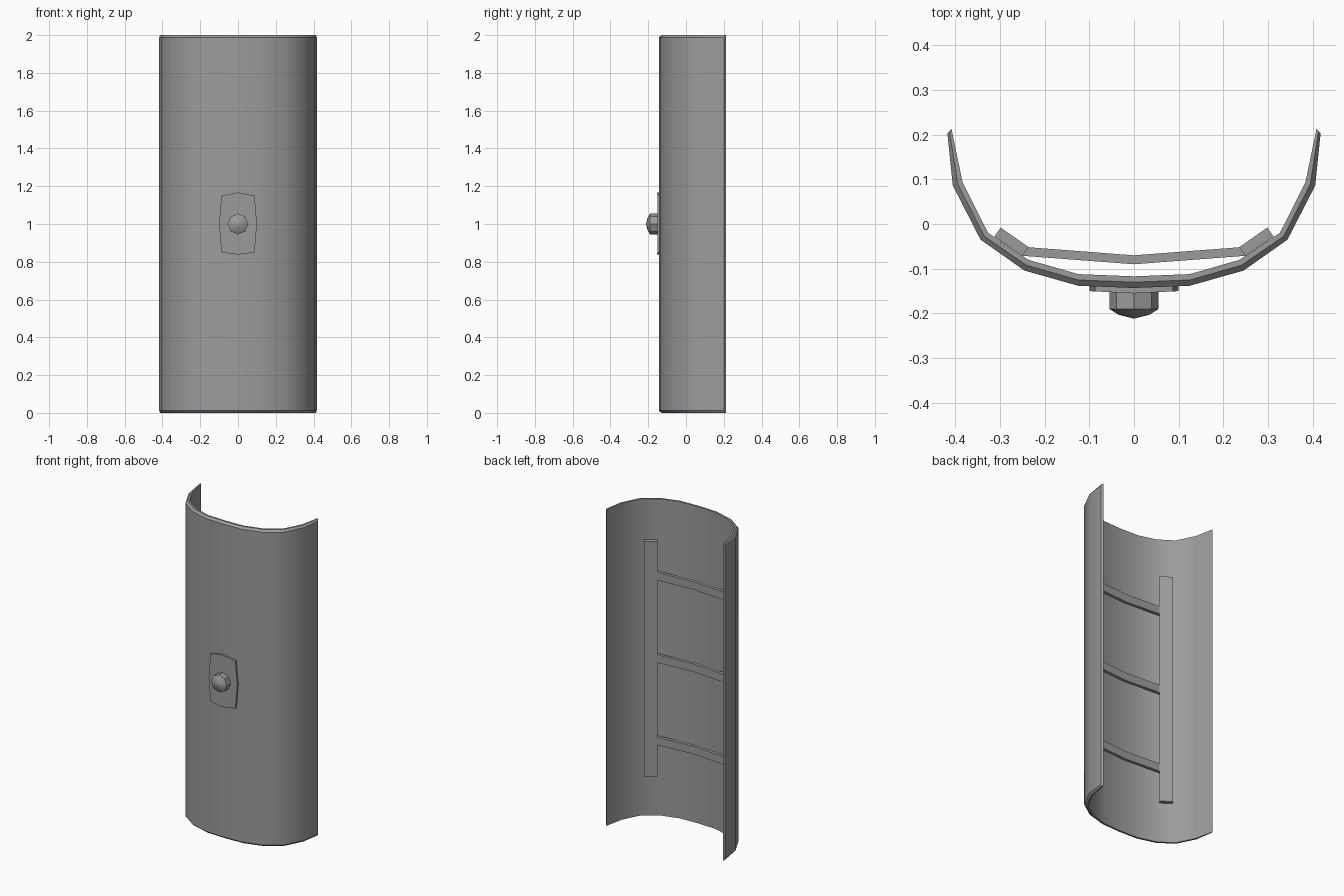
import bpy, bmesh, math
from mathutils import Vector

cube = bpy.data.objects.get("Cube")
if cube:
    bpy.data.objects.remove(cube, do_unlink=True)

grey = bpy.data.materials.new("plain grey")
grey.use_nodes = True
grey.diffuse_color = (0.33, 0.33, 0.33, 1)
grey.node_tree.nodes["Principled BSDF"].inputs["Base Color"].default_value = grey.diffuse_color


def loft(name, rings, angle=30):
    """Skin a closed solid through rings that have equal point counts."""
    bm = bmesh.new()
    loops = [[bm.verts.new(p) for p in ring] for ring in rings]
    n = len(loops[0])
    for a, b in zip(loops, loops[1:]):
        for i in range(n):
            j = (i + 1) % n
            bm.faces.new((a[i], a[j], b[j], b[i]))
    bm.faces.new(loops[0])
    bm.faces.new(loops[-1])
    bmesh.ops.recalc_face_normals(bm, faces=bm.faces)
    mesh = bpy.data.meshes.new(name)
    bm.to_mesh(mesh)
    bm.free()
    mesh.materials.append(grey)
    obj = bpy.data.objects.new(name, mesh)
    bpy.context.collection.objects.link(obj)
    bpy.ops.object.select_all(action="DESELECT")
    obj.select_set(True)
    bpy.context.view_layer.objects.active = obj
    bpy.ops.object.shade_smooth_by_angle(angle=math.radians(angle))
    return obj


def mirrored(half):
    """Complete a half profile that starts on the centre line."""
    return [(-x, y) for x, y in reversed(half[1:])] + half


def at_z(points, z):
    return [(x, y, z) for x, y in points]


# Curved shield body with chamfered outer rims
outer = mirrored([(0, -0.143), (0.125, -0.138), (0.245, -0.104),
                  (0.343, -0.035), (0.405, 0.086), (0.417, 0.202)])
inner = mirrored([(0, -0.117), (0.125, -0.112), (0.236, -0.08),
                  (0.326, -0.02), (0.383, 0.093), (0.408, 0.213)])
rim = [Vector(o).lerp(Vector(i), 0.5) for o, i in zip(outer, inner)]
wall = outer + inner[::-1]
end = [tuple(p) for p in rim] + inner[::-1]
loft("shield_body", [at_z(end, 0), at_z(wall, 0.012),
                     at_z(wall, 1.988), at_z(end, 2)])

# Front plate, slightly bowed along its centre line
outline = [(0, 1.167), (0.087, 1.15), (0.1, 1), (0.087, 0.85),
           (0, 0.838), (-0.087, 0.85), (-0.1, 1), (-0.087, 1.15)]
loft("boss_plate", [[(x, y + 0.05 * abs(x), z) for x, z in outline]
                    for y in (-0.13, -0.155)])

# Eight-sided domed knob
knob = [(0.055, -0.14), (0.055, -0.19), (0.034, -0.203), (0.002, -0.211)]
loft("boss_knob", [[(r * math.cos(k * math.pi / 4), y, 1 + r * math.sin(k * math.pi / 4))
                    for k in range(8)] for r, y in knob])

# Upright slats on the back
slat = [(0.235, -0.052), (0.25, -0.071), (0.312, -0.028), (0.298, -0.008)]
for side, label in ((1, "left"), (-1, "right")):
    section = [(side * x, y) for x, y in slat]
    loft(label + "_slat", [at_z(section, 0.257), at_z(section, 1.743)])

# Three bent cross bars between the slats
bar = mirrored([(0, -0.09), (0.25, -0.071)]) + mirrored([(0, -0.07), (0.235, -0.052)])[::-1]
for label, z in (("lower", 0.48), ("middle", 1), ("upper", 1.52)):
    loft(label + "_cross_bar", [at_z(bar, z - 0.025), at_z(bar, z + 0.025)])
